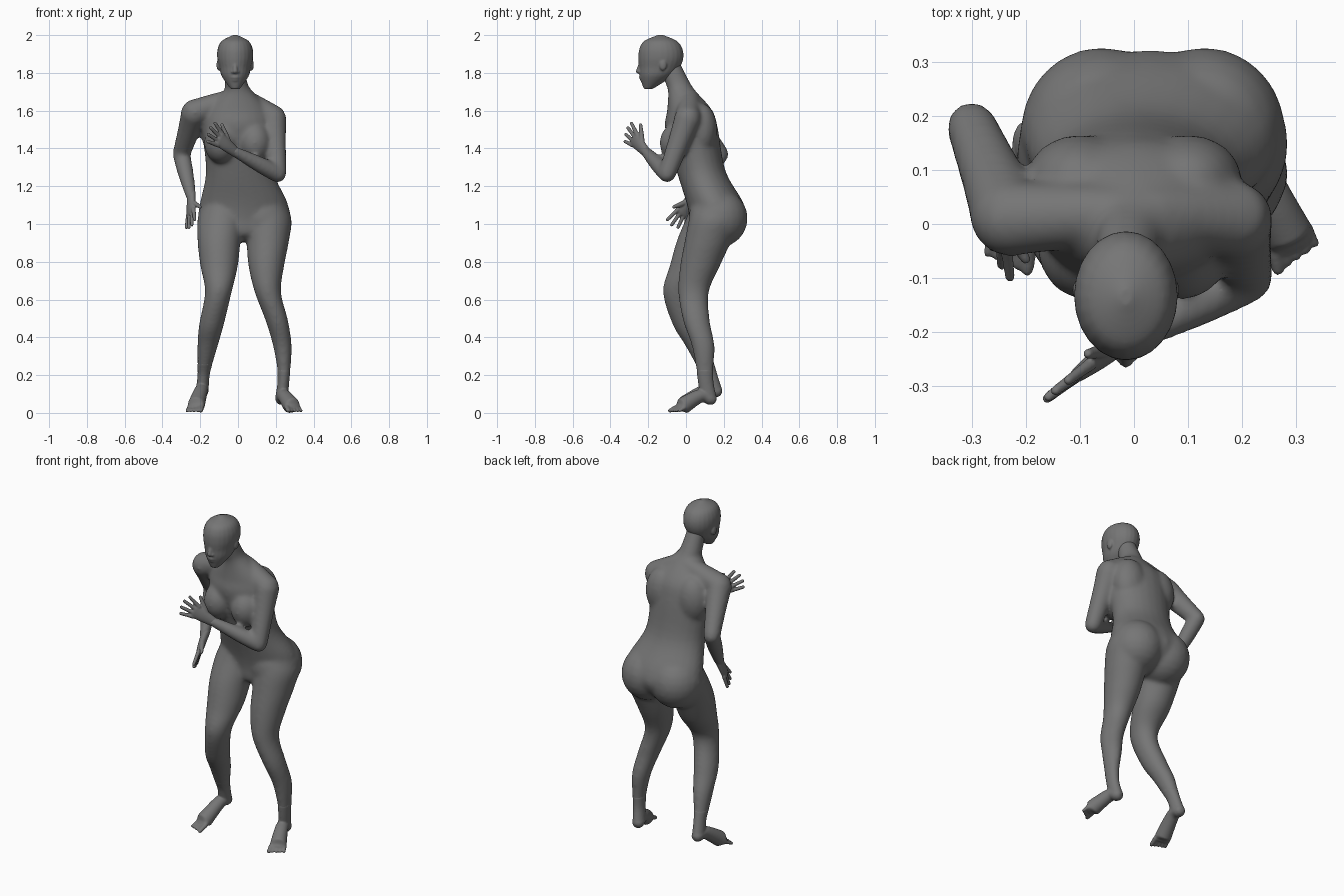
import bpy, bmesh, math
from mathutils import Vector, Matrix

old = bpy.data.objects.get("Cube")
if old:
    bpy.data.objects.remove(old, do_unlink=True)

grey = bpy.data.materials.new("plain_grey")
grey.use_nodes = True
level = .18
colour = (level, level, level, 1)
grey.diffuse_color = colour
grey.node_tree.nodes["Principled BSDF"].inputs["Base Color"].default_value = colour
SEGMENTS = 24


def spline(sections, steps=5):
    """Smooth resampling of sections (x, y, z, radius) or (x, y, z, width, depth)."""
    out = []
    last = len(sections) - 1
    for i in range(last):
        before, here, after, beyond = (sections[max(0, min(last, i + k))] for k in (-1, 0, 1, 2))
        for s in range(steps):
            t = s / steps
            out.append([q + t / 2 * (r - p + t * (2 * p - 5 * q + 4 * r - w + t * (3 * (q - r) + w - p)))
                        for p, q, r, w in zip(before, here, after, beyond)])
    return out + [list(sections[-1])]


def loft(bm, sections, side=None, extra_depth=0):
    """Skin ellipses: level slices, or slices across the path with rounded ends."""
    points = spline(sections)
    last = len(points) - 1
    rings = []
    for i, point in enumerate(points):
        centre, width, depth = Vector(point[:3]), point[3], point[-1] + extra_depth
        if side is None:
            rings.append((centre, Vector((width, 0, 0)), Vector((0, depth, 0))))
            continue
        ahead, behind = points[min(i + 1, last)], points[max(i - 1, 0)]
        tangent = (Vector(ahead[:3]) - Vector(behind[:3])).normalized()
        u = (side - tangent * side.dot(tangent)).normalized()
        v = tangent.cross(u) * depth
        u = u * width
        cap = [(centre + tangent * min(width, depth) * k, u * f, v * f) for k, f in ((.6, .8), (.9, .4))]
        if i == 0:
            rings += [(centre * 2 - c, a, b) for c, a, b in reversed(cap)]
        rings.append((centre, u, v))
        if i == last:
            rings += cap
    angles = [math.tau * k / SEGMENTS for k in range(SEGMENTS)]
    rows = [[bm.verts.new(c + u * math.cos(a) + v * math.sin(a)) for a in angles] for c, u, v in rings]
    for low, high in zip(rows, rows[1:]):
        for k in range(SEGMENTS):
            n = (k + 1) % SEGMENTS
            bm.faces.new((low[k], low[n], high[n], high[k]))
    bm.faces.new(rows[0][::-1])
    bm.faces.new(rows[-1])


def tube(bm, *points):
    """Round tube through (x, y, z, radius) points."""
    direction = Vector(points[-1][:3]) - Vector(points[0][:3])
    loft(bm, points, direction.orthogonal().normalized())


def limb(bm, start, end, start_radius, end_radius, bulge=0):
    """Tapered tube between two joints, with a slight muscle bulge."""
    middle = start.lerp(end, .4)
    tube(bm, (*start, start_radius), (*middle, (start_radius + end_radius) / 2 + bulge), (*end, end_radius))


def ball(bm, centre, radii):
    matrix = Matrix.Translation(centre) @ Matrix.Diagonal((*radii, 1))
    bmesh.ops.create_uvsphere(bm, u_segments=SEGMENTS, v_segments=SEGMENTS // 2, radius=1, matrix=matrix)


def finish(bm, name, voxel, smoothing):
    """Fuse the overlapping volumes into one smooth skin."""
    bmesh.ops.recalc_face_normals(bm, faces=bm.faces[:])
    for face in bm.faces:
        face.smooth = True
    mesh = bpy.data.meshes.new(name)
    bm.to_mesh(mesh)
    bm.free()
    mesh.materials.append(grey)
    obj = bpy.data.objects.new(name, mesh)
    bpy.context.scene.collection.objects.link(obj)
    fuse = obj.modifiers.new("fuse", 'REMESH')
    fuse.mode = 'VOXEL'
    fuse.voxel_size = voxel
    fuse.use_smooth_shade = True
    soft = obj.modifiers.new("soften", 'SMOOTH')
    soft.factor = .5
    soft.iterations = smoothing


def hand(name, wrist, knuckle, side, thumb_tip):
    """Palm, four fanned fingers and a thumb."""
    bm = bmesh.new()
    forward = (knuckle - wrist).normalized()
    side = (side - forward * side.dot(forward)).normalized()
    heel, middle = wrist - forward * .03, wrist.lerp(knuckle, .5)
    loft(bm, [(*heel, .024, .022), (*middle, .036, .02), (*knuckle, .042, .014)], side)
    for i, length in enumerate((.08, .09, .085, .07)):
        offset = side * (i - 1.5)
        base = knuckle + offset * .022 - forward * .01
        tip = base + (forward + offset * .2).normalized() * length
        limb(bm, base, tip, .012, .009)
    limb(bm, wrist.lerp(knuckle, .35) - side * .013, thumb_tip, .014, .009, .002)
    finish(bm, name, .004, 3)


def foot(name, ankle, heel, instep, front, big_toe, little_toe):
    """Ankle running into the heel, arched sole and five fanned toes."""
    bm = bmesh.new()
    across = little_toe - big_toe
    loft(bm, [*ankle, (*(heel - Vector((0, .01, 0))), .034)], extra_depth=.01)
    loft(bm, [(*heel, .034), (*instep, .036, .045), (*front, .047, .021)], across.normalized())
    for i in range(5):
        spread = across * (i / 4 - .5)
        base = front + spread * .9
        tip = big_toe.lerp(little_toe, i / 4)
        radius = .013 if i == 0 else .01
        limb(bm, base, tip, radius * 1.1, radius * .9)
    finish(bm, name, .005, 7)


# Torso and neck
body = bmesh.new()
loft(body, [
    (.03, .14, .91, .07, .06), (.03, .15, .95, .2, .12), (.03, .17, 1.03, .24, .15),
    (.03, .15, 1.12, .23, .15), (.01, .08, 1.28, .18, .13), (0, .03, 1.5, .19, .14),
    (0, .02, 1.6, .17, .12), (0, -.02, 1.7, .08, .075), (-.01, -.045, 1.75, .06, .066),
    (-.015, -.095, 1.87, .05, .055)])

# Chest, shoulder blades and buttocks
for s in (-1, 1):
    ball(body, (s * .09, -.035, 1.43), (.09, .105, .11))
    ball(body, (s * .1, .08, 1.5), (.1, .085, .14))
    ball(body, (.035 + s * .095, .17, 1.03), (.15, .157, .155))

# Arms and hands, laid out by joints
arms = {
    "right_hand": ((-.23, .01, 1.59), (-.3, .18, 1.37), (-.247, .03, 1.14),
                   (-.25, -.02, 1.055), (-.4, .8, -.4), (-.2, -.065, 1.09)),
    "left_hand": ((.185, .01, 1.56), (.21, -.1, 1.265), (-.02, -.215, 1.385),
                  (-.1, -.275, 1.45), (-.35, -.3, -.85), (-.085, -.24, 1.525)),
}
for name, joints in arms.items():
    shoulder, elbow, wrist, knuckle, side, thumb_tip = map(Vector, joints)
    neck_side = Vector((math.copysign(.03, shoulder.x), .02, 1.665))
    limb(body, neck_side, shoulder, .05, .07)
    limb(body, shoulder, elbow, .072, .047)
    limb(body, elbow, wrist, .046, .028, .006)
    hand(name, wrist, knuckle, side, thumb_tip)

# Legs and feet
left_leg = [(.12, .15, 1.16, .09), (.156, .155, 1.04, .125), (.158, .12, .92, .114),
            (.15, .075, .78, .095), (.158, .04, .64, .07), (.205, .055, .49, .06),
            (.234, .09, .36, .05), (.243, .1, .23, .035), (.24, .105, .16, .031)]
right_leg = [(-.06, .15, 1.16, .09), (-.085, .145, 1.05, .125), (-.1, .08, .92, .115),
             (-.1, .025, .78, .1), (-.104, -.04, .64, .071), (-.14, .005, .47, .066),
             (-.16, .06, .36, .055), (-.175, .1, .26, .04), (-.182, .125, .2, .032)]
soles = {
    "left_foot": (left_leg, (.23, .13, .075), (.243, .075, .09), (.29, -.03, .028),
                  (.266, -.084, .012), (.334, -.036, .011)),
    "right_foot": (right_leg, (-.19, .16, .116), (-.196, .1, .116), (-.224, -.025, .032),
                   (-.197, -.085, .012), (-.27, -.053, .011)),
}
for name, (leg, *marks) in soles.items():
    loft(body, leg, extra_depth=.011)
    foot(name, leg[-2:], *map(Vector, marks))
finish(body, "body", .01, 14)

# Head
head = bmesh.new()
MID = -.015
skull = [(-.2, 1.715, .024, .024), (-.16, 1.78, .07, .084), (-.14, 1.83, .084, .108),
         (-.133, 1.88, .095, .119), (-.133, 1.93, .092, .113), (-.135, 1.97, .07, .085),
         (-.135, 2, .012, .015)]
loft(head, [(MID, *section) for section in skull])

# Nose, lips and chin
tube(head, (MID, -.238, 1.858, .009), (MID, -.253, 1.808, .013))
for z, reach in ((1.777, .241), (1.763, .235)):
    corners = [(MID + s * .026, .01 - reach, z, .006) for s in (-1, 1)]
    tube(head, corners[0], (MID, -reach, z, .009), corners[1])
ball(head, (MID, -.2, 1.737), (.03, .027, .022))

# Brows, nostrils, eyes and ears
for s in (-1, 1):
    tube(head, (MID + s * .06, -.205, 1.868, .012), (MID + s * .01, -.237, 1.87, .011))
    ball(head, (MID + s * .014, -.244, 1.805), (.009, .011, .008))
    ball(head, (MID + s * .036, -.223, 1.848), (.017, .014, .01))
    ball(head, (MID + s * .087, -.122, 1.842), (.012, .02, .03))
finish(head, "head", .005, 5)
